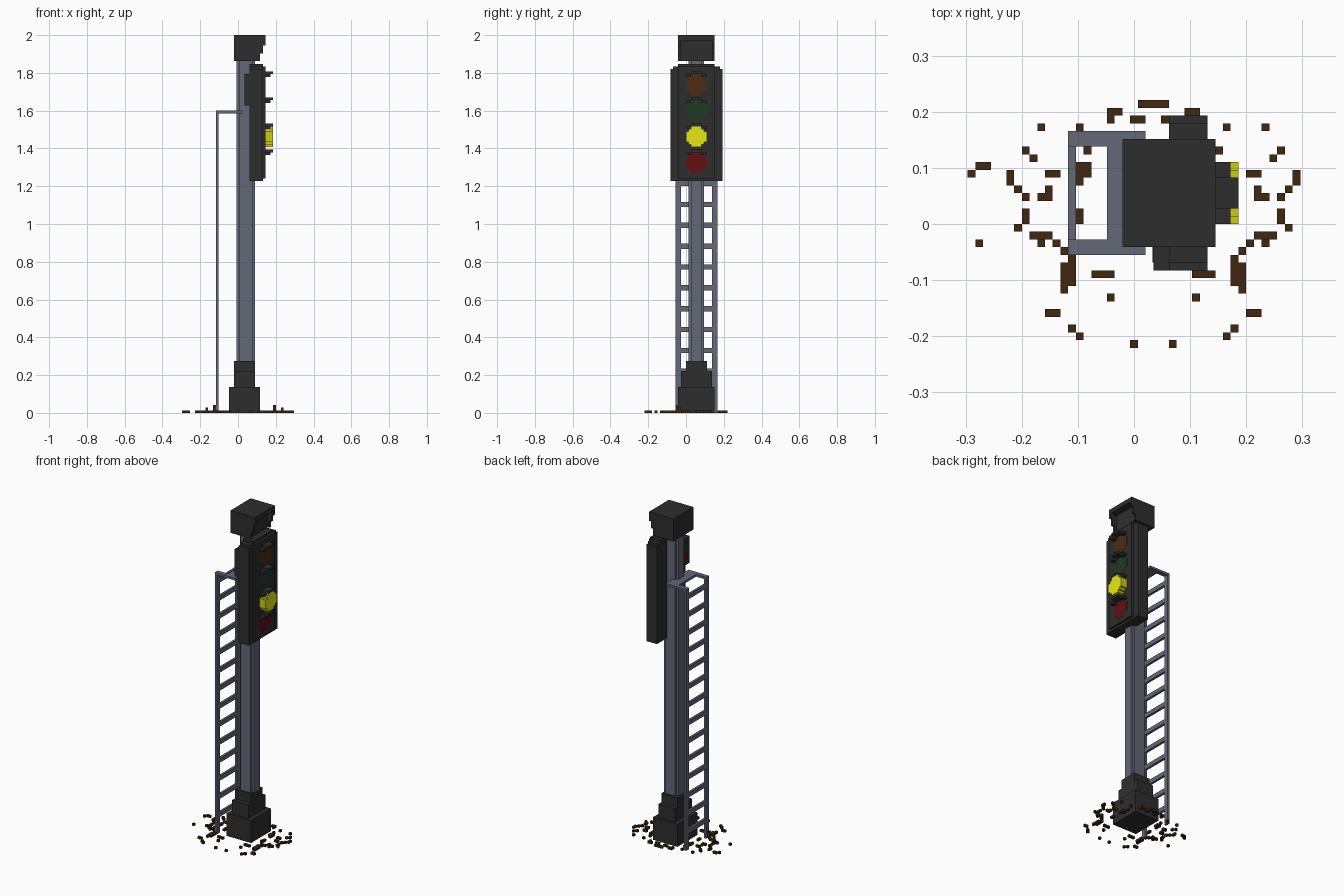
import bpy, bmesh

cube = bpy.data.objects.get("Cube")
if cube:
    bpy.data.objects.remove(cube, do_unlink=True)

V = 2 / 145          # one block unit


def material(name, r, g, b):
    m = bpy.data.materials.new(name)
    m.use_nodes = True
    m.diffuse_color = (r, g, b, 1)
    bsdf = next(n for n in m.node_tree.nodes if n.type == 'BSDF_PRINCIPLED')
    bsdf.inputs["Base Color"].default_value = (r, g, b, 1)
    return m


DARK = material("charcoal", 0.027, 0.027, 0.027)
SLATE = material("slate metal", 0.125, 0.14, 0.19)
YELLOW = material("lit yellow", 0.95, 0.95, 0.008)
YELLOW_SIDE = material("yellow glow side", 0.6, 0.6, 0.008)
AMBER = material("unlit amber", 0.075, 0.025, 0.006)
GREEN = material("unlit green", 0.014, 0.042, 0.016)
RED = material("unlit red", 0.12, 0.005, 0.006)
DIRT = material("brown dirt", 0.05, 0.02, 0.005)


def finish(name, bm, *mats):
    bmesh.ops.recalc_face_normals(bm, faces=bm.faces)
    me = bpy.data.meshes.new(name)
    bm.to_mesh(me)
    bm.free()
    for m in mats:
        me.materials.append(m)
    ob = bpy.data.objects.new(name, me)
    bpy.context.collection.objects.link(ob)
    return ob


def boxes(name, mat, items):
    """Axis-aligned blocks given as (x0, x1, y0, y1, z0, z1) in block units."""
    bm = bmesh.new()
    for x0, x1, y0, y1, z0, z1 in items:
        vs = bmesh.ops.create_cube(bm, size=1)["verts"]
        for v in vs:
            v.co.x = V * (x1 if v.co.x > 0 else x0)
            v.co.y = V * (y1 if v.co.y > 0 else y0)
            v.co.z = V * (z1 if v.co.z > 0 else z0)
    return finish(name, bm, mat)


def prism(name, points, axis, a, b, *mats):
    """Extrude a 2D outline along x or y; end faces use slot 0, sides the last slot."""
    bm = bmesh.new()

    def place(p, d):
        return (d * V, p[0] * V, p[1] * V) if axis == 'x' else (p[0] * V, d * V, p[1] * V)
    lo = [bm.verts.new(place(p, a)) for p in points]
    hi = [bm.verts.new(place(p, b)) for p in points]
    bm.faces.new(lo)
    bm.faces.new(hi)
    n = len(points)
    for i in range(n):
        f = bm.faces.new((lo[i], lo[(i + 1) % n], hi[(i + 1) % n], hi[i]))
        f.material_index = len(mats) - 1
    return finish(name, bm, *mats)


# Stepped foot and pole
boxes("foot_block", DARK, [(-3.5, 8.5, -3, 11, 0, 10)])
boxes("foot_middle", DARK, [(-1.5, 6.5, -2, 10, 10, 16)])
boxes("foot_collar", DARK, [(-1.5, 6.5, 0, 8, 16, 20)])
boxes("pole", SLATE, [(-0.5, 6.5, 2, 6, 20, 135), (0.5, 5.5, 1, 7, 20, 135)])

# Top box with an open, stepped hood
boxes("top_box", DARK, [(-1.5, 7.5, -3, 11, 135, 145)])
boxes("top_hood_roof", DARK, [(7.5, 10.5, -3, 11, 143, 145)])
side = [(7.5, 135), (8.5, 135), (8.5, 138), (9.5, 138), (9.5, 141),
        (10.5, 141), (10.5, 143), (7.5, 143)]
prism("top_hood_side_right", side, 'y', -3, -2, DARK)
prism("top_hood_side_left", side, 'y', 10, 11, DARK)

# Signal head
boxes("signal_housing", DARK, [(4.5, 9.5, -6, 14, 89, 132)])
boxes("housing_top", DARK, [(4.5, 9.5, -5, 13, 132, 133), (4.5, 9.5, -3, 11, 133, 134)])
boxes("signal_face", DARK, [(9.5, 10.5, -3, 11, 90, 133)])

# Lamps: stepped round outline, each under its own visor
quarter = [(4, 2), (3, 2), (3, 3), (2, 3), (2, 4)]
disc = (quarter + [(-a, b) for a, b in reversed(quarter)]
        + [(-a, -b) for a, b in quarter] + [(a, -b) for a, b in reversed(quarter)])
for name, z, depth, mats in (("amber", 126, 0.1, (AMBER,)),
                             ("green", 116, 0.1, (GREEN,)),
                             ("yellow", 106, 3, (YELLOW, YELLOW_SIDE)),
                             ("red", 96, 0.1, (RED,))):
    outline = [(4 + a, z + b) for a, b in disc]
    prism(name + "_lamp", outline, 'x', 10.5, 10.5 + depth, *mats)
    boxes(name + "_visor", DARK, [(10.5, 13.5, 2, 6, z + 4, z + 5),
                                  (10.5, 12.5, 0, 2, z + 3, z + 4),
                                  (10.5, 12.5, 6, 8, z + 3, z + 4)])

# Small rear repeater
boxes("rear_repeater", DARK, [(2.5, 4.5, -6, -1, 118, 130)])
boxes("repeater_green", GREEN, [(2.4, 2.5, -5, -2, 125, 128)])
boxes("repeater_red", RED, [(2.4, 2.5, -5, -2, 120, 123)])

# Ladder with rungs and its top bracket
boxes("ladder_rails", SLATE, [(-8.5, -7.5, y, y + 2, 0, 116) for y in (-4, 10)])
boxes("ladder_rungs", SLATE, [(-8.5, -7.5, -2, 10, z - 1, z + 1) for z in range(8, 113, 8)])
boxes("ladder_bracket", SLATE, [(-7.5, 1.5, -4, -2, 115, 116),
                                (-7.5, 1.5, 10, 12, 115, 116),
                                (-3.5, 1.5, -2, 10, 115, 116)])

# Scattered dirt as (column, row, width, depth), mirrored across the pole
rows_a = [(-16, 5, 1, 2), (-14, 0, 1, 2), (-11, 6, 2, 1), (-12, 3, 2, 1), (-13, -2, 3, 1),
          (-9, -9, 1, 4), (-8, -8, 1, 4), (-7, 6, 2, 2), (-7, 0, 1, 2), (-5, -7, 3, 1),
          (-11, -12, 2, 1), (-3, 14, 2, 1), (0, 13, 2, 1), (1, 15, 2, 1)]
singles = [(-15, 4), (-14, 9), (-14, 3), (-15, -1), (-13, 8), (-12, 12), (-11, 4), (-12, -3),
           (-10, -3), (-9, -4), (-7, 12), (-6, 9), (-7, 5), (-3, -10), (-8, -14), (-7, -15),
           (0, -16), (-3, 13)]
tall = {(-12, -3): 2, (-9, -4): 3}
dirt = []
for i, j, w, d in rows_a + [(i, j, 1, 1) for i, j in singles]:
    h = tall.get((i, j), 1)
    for k in (i, 6 - i - w):
        dirt.append((k - 0.5, k + w - 0.5, j, j + d, 0, h))
for i, j, w in ((-21, 6, 1), (-20, 7, 2), (-20, -3, 1)):
    dirt.append((i - 0.5, i + w - 0.5, j, j + 1, 0, 1))
boxes("scattered_dirt", DIRT, dirt)
